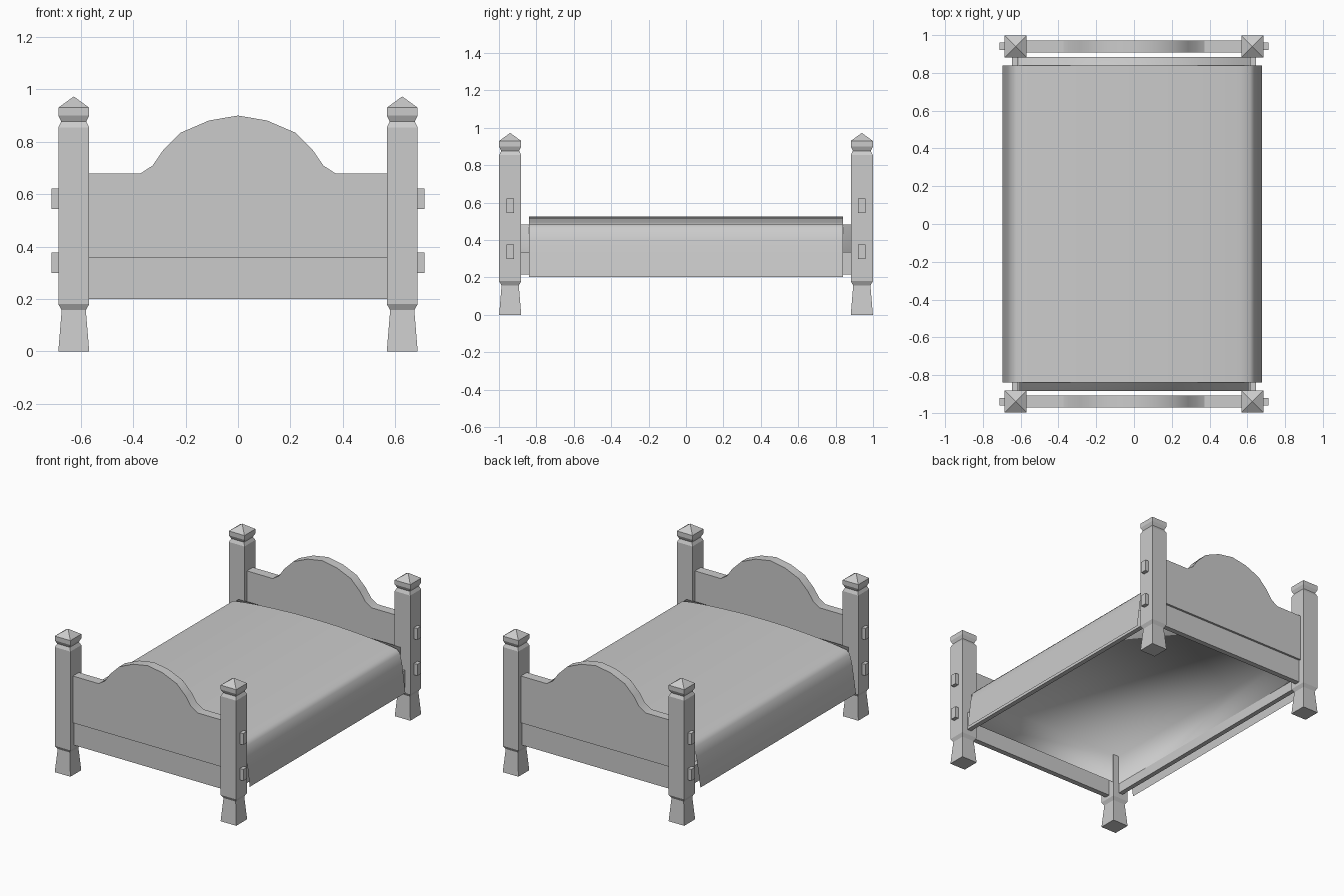
import bpy, bmesh, math

cube = bpy.data.objects.get("Cube")
if cube:
    bpy.data.objects.remove(cube, do_unlink=True)

# Single grey finish
grey = bpy.data.materials.new("plain_grey")
grey.use_nodes = True
grey.diffuse_color = (0.6, 0.6, 0.6, 1)
grey.node_tree.nodes["Principled BSDF"].inputs["Base Color"].default_value = (0.6, 0.6, 0.6, 1)

POST_X, POST_Y = 0.627, 0.94


def finish(name, bm, smooth_angle=None, fix_normals=True):
    if fix_normals:
        bmesh.ops.recalc_face_normals(bm, faces=bm.faces[:])
    mesh = bpy.data.meshes.new(name)
    bm.to_mesh(mesh)
    bm.free()
    mesh.materials.append(grey)
    obj = bpy.data.objects.new(name, mesh)
    bpy.context.collection.objects.link(obj)
    if smooth_angle is not None:
        bpy.ops.object.select_all(action="DESELECT")
        obj.select_set(True)
        bpy.context.view_layer.objects.active = obj
        bpy.ops.object.shade_smooth_by_angle(angle=math.radians(smooth_angle))
    return obj


def box_mesh(x0, x1, y0, y1, z0, z1):
    bm = bmesh.new()
    bmesh.ops.create_cube(bm, size=1)
    for v in bm.verts:
        v.co = ((x0 + x1) / 2 + v.co.x * (x1 - x0),
                (y0 + y1) / 2 + v.co.y * (y1 - y0),
                (z0 + z1) / 2 + v.co.z * (z1 - z0))
    return bm


def square_post(name, cx, cy, profile, tip):
    """Stack square rings of (half width, height) and close with a pyramid."""
    bm = bmesh.new()
    rings = [[bm.verts.new((cx + sx * w, cy + sy * w, z))
              for sx, sy in ((-1, -1), (1, -1), (1, 1), (-1, 1))] for w, z in profile]
    for low, high in zip(rings, rings[1:]):
        for i in range(4):
            j = (i + 1) % 4
            bm.faces.new((low[i], low[j], high[j], high[i]))
    bm.faces.new(rings[0][::-1])
    apex = bm.verts.new((cx, cy, tip))
    for i in range(4):
        bm.faces.new((rings[-1][i], rings[-1][(i + 1) % 4], apex))
    return finish(name, bm)


def arched_board(name, cy, half_depth, outline):
    """Extrude an outline in x and z through the board depth."""
    bm = bmesh.new()
    face = bm.faces.new([bm.verts.new((x, cy - half_depth, z)) for x, z in outline])
    ext = bmesh.ops.extrude_face_region(bm, geom=[face])
    for v in ext["geom"]:
        if isinstance(v, bmesh.types.BMVert):
            v.co.y += 2 * half_depth
    return finish(name, bm, 30)


# Corner posts with flared feet, a neck groove and pyramid caps, plus tenon ends
post_profile = [(0.059, 0), (0.046, 0.157), (0.059, 0.18), (0.059, 0.855),
                (0.048, 0.877), (0.059, 0.9), (0.059, 0.93)]
for y_name, sy in (("front", -1), ("back", 1)):
    for x_name, sx in (("left", 1), ("right", -1)):
        tag = f"{y_name}_{x_name}"
        square_post(f"{tag}_post", sx * POST_X, sy * POST_Y, post_profile, 0.973)
        for level, z in (("lower", 0.338), ("upper", 0.583)):
            a, b = sorted((sx * 0.66, sx * 0.712))
            finish(f"{tag}_{level}_tenon",
                   box_mesh(a, b, sy * POST_Y - 0.02, sy * POST_Y + 0.02, z - 0.039, z + 0.039))

# Arched upper boards over thinner lower boards
half_arch = [(0.572, 0.678), (0.374, 0.678), (0.326, 0.709), (0.287, 0.766),
             (0.218, 0.835), (0.111, 0.881)]
outline = ([(-0.572, 0.358), (0.572, 0.358)] + half_arch + [(0, 0.9)]
           + [(-x, z) for x, z in reversed(half_arch)])
for name, sy in (("footboard", -1), ("headboard", 1)):
    arched_board(f"{name}_upper", sy * POST_Y, 0.032, outline)
    finish(f"{name}_lower",
           box_mesh(-0.572, 0.572, sy * POST_Y - 0.018, sy * POST_Y + 0.018, 0.2, 0.358))

# Side rails
for name, sx in (("left", 1), ("right", -1)):
    a, b = sorted((sx * 0.613, sx * 0.645))
    finish(f"{name}_side_rail", box_mesh(a, b, -0.885, 0.885, 0.215, 0.335))

# Mattress shell, open underneath
bm = box_mesh(-0.612, 0.612, -0.885, 0.885, 0.28, 0.482)
bmesh.ops.delete(bm, geom=[f for f in bm.faces if f.normal.z < -0.5], context="FACES_ONLY")
finish("mattress", bm, 180, fix_normals=False)

# Draped blanket: thin domed sheet whose sides flare out, wider on the right
half_drape = [(0, 0.525), (0.16, 0.523), (0.32, 0.515), (0.46, 0.505), (0.56, 0.494),
              (0.615, 0.485), (0.637, 0.463), (0.652, 0.4), (0.665, 0.3), (0.677, 0.203)]
drape = [(-x - 0.02 * max(0, x - 0.56) / 0.117, z) for x, z in reversed(half_drape)] + half_drape[1:]
bm = bmesh.new()
near = [bm.verts.new((x, -0.84, z)) for x, z in drape]
far = [bm.verts.new((x, 0.84, z)) for x, z in drape]
for i in range(len(drape) - 1):
    bm.faces.new((near[i], near[i + 1], far[i + 1], far[i]))
finish("blanket", bm, 180, fix_normals=False)
